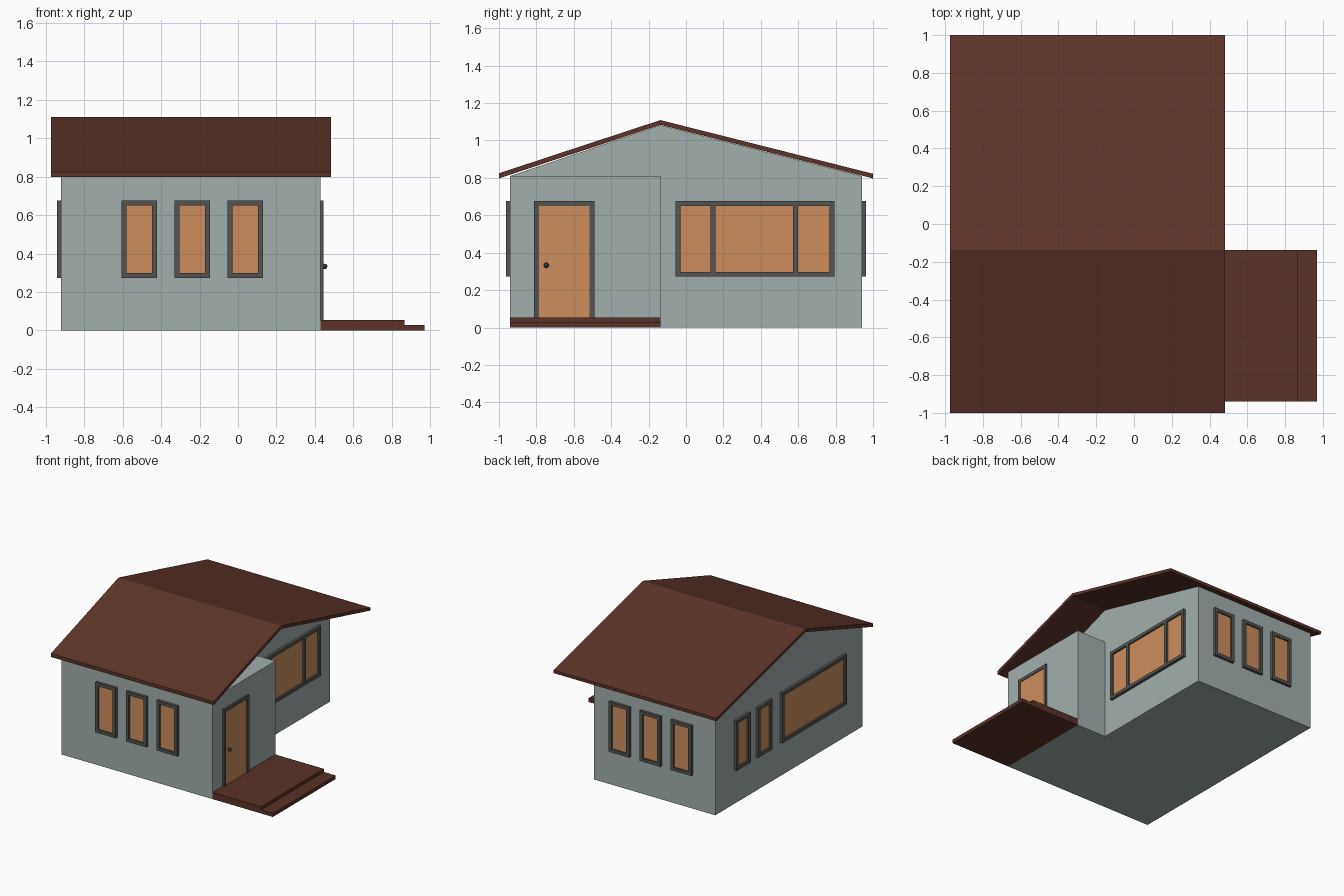
import bpy, bmesh
from mathutils import Vector

if "Cube" in bpy.data.objects:
    bpy.data.objects.remove(bpy.data.objects["Cube"])

WALL_X0, WALL_X1, PORCH_X = -0.92, 0.166, 0.43   # left wall, recessed right wall, door wall
WALL_Y, RIDGE_Y, EAVE_Z, RIDGE_Z = 0.94, -0.137, 0.81, 1.082


def material(name, srgb):
    m = bpy.data.materials.new(name)
    m.diffuse_color = [(c / 255) ** 2.2 for c in srgb] + [1]
    m.use_nodes = True
    m.node_tree.nodes["Principled BSDF"].inputs["Base Color"].default_value = m.diffuse_color
    return m


WALL = material("wall_paint", (160, 173, 172))
ROOF = material("roof_brown", (94, 55, 45))
PORCH = material("porch_brown", (90, 53, 43))
FRAME = material("frame_grey", (84, 84, 82))
PANE = material("pane_orange", (203, 140, 94))
METAL = material("knob_metal", (60, 58, 56))


def finish(name, bm, mat):
    bmesh.ops.recalc_face_normals(bm, faces=bm.faces)
    me = bpy.data.meshes.new(name)
    bm.to_mesh(me)
    bm.free()
    me.materials.append(mat)
    ob = bpy.data.objects.new(name, me)
    bpy.context.collection.objects.link(ob)
    return ob


def push(bm, faces, vec):
    """Extrude faces along a vector."""
    r = bmesh.ops.extrude_face_region(bm, geom=faces)
    bmesh.ops.translate(bm, vec=vec, verts=[g for g in r["geom"] if isinstance(g, bmesh.types.BMVert)])
    return [g for g in r["geom"] if isinstance(g, bmesh.types.BMFace)]


def prism(name, pts, vec, mat):
    """Closed solid from one flat profile."""
    bm = bmesh.new()
    push(bm, [bm.faces.new([bm.verts.new(p) for p in pts])], vec)
    return finish(name, bm, mat)


def add_box(bm, p, q):
    p, q = Vector(p), Vector(q)
    size = [abs(c) for c in q - p]
    for v in bmesh.ops.create_cube(bm, size=1)["verts"]:
        v.co = Vector(c * s for c, s in zip(v.co, size)) + (p + q) / 2


# Walls: gabled body, with the entry block extruded from the right gable
bm = bmesh.new()
entry = [(-WALL_Y, 0), (RIDGE_Y, 0), (RIDGE_Y, EAVE_Z), (-WALL_Y, EAVE_Z)]
rest = [(RIDGE_Y, 0), (WALL_Y, 0), (WALL_Y, EAVE_Z), (RIDGE_Y, RIDGE_Z), (-WALL_Y, EAVE_Z), (RIDGE_Y, EAVE_Z)]
verts = {p: bm.verts.new((WALL_X0, *p)) for p in dict.fromkeys(entry + rest)}
ends = push(bm, [bm.faces.new([verts[p] for p in poly]) for poly in (entry, rest)], (WALL_X1 - WALL_X0, 0, 0))
door_face = min(ends, key=lambda f: f.calc_center_median().y)
push(bm, [door_face], (PORCH_X - WALL_X1, 0, 0))
finish("walls", bm, WALL)

# Roof: thin folded sheet
roof = [(-1, 0.797), (RIDGE_Y, 1.084), (1, 0.797), (1, 0.822), (RIDGE_Y, 1.109), (-1, 0.825)]
prism("roof", [(-0.973, y, z) for y, z in roof], (1.456, 0, 0), ROOF)

# Porch with its step
porch = [(PORCH_X, 0), (0.97, 0), (0.97, 0.029), (0.865, 0.029), (0.865, 0.054), (PORCH_X, 0.054)]
prism("porch", [(x, -WALL_Y, z) for x, z in porch], (0, WALL_Y + RIDGE_Y, 0), PORCH)

# Each side maps (along wall, height, distance out) to a point
SIDES = {
    "front": lambda u, z, d: (u, -WALL_Y - d, z),
    "back": lambda u, z, d: (u, WALL_Y + d, z),
    "left": lambda u, z, d: (WALL_X0 - d, u, z),
    "right": lambda u, z, d: (WALL_X1 + d, u, z),
    "entry": lambda u, z, d: (PORCH_X + d, u, z),
}


def opening(name, side, u0, u1, z0=0.272, z1=0.677, mullions=(), sill=True, depth=0.022):
    at, w = SIDES[side], 0.026
    bottom = z0 + w if sill else z0
    bars = [(u0, u1, z1 - w, z1), (u0, u0 + w, bottom, z1 - w), (u1 - w, u1, bottom, z1 - w)]
    if sill:
        bars.append((u0, u1, z0, bottom))
    bars += [(m - w / 2, m + w / 2, bottom, z1 - w) for m in mullions]
    bm = bmesh.new()
    for a, b, c, d in bars:
        add_box(bm, at(a, c, 0), at(b, d, depth))
    finish(name + "_frame", bm, FRAME)
    bm = bmesh.new()
    add_box(bm, at(u0 + w, bottom, 0), at(u1 - w, z1 - w, 0.008))
    finish(name + "_pane", bm, PANE)


# Windows and door
for i in range(3):
    for side, u in (("front", -0.513 + 0.275 * i), ("back", -0.627 + 0.277 * i)):
        opening(f"{side}_window_{i + 1}", side, u - 0.092, u + 0.092)
for i, u in enumerate((0.332, 0.608)):
    opening(f"left_window_{i + 1}", "left", u - 0.09, u + 0.09)
opening("left_wide_window", "left", -0.71, 0.115)
opening("right_wide_window", "right", -0.055, 0.793, mullions=(0.145, 0.586))
opening("door", "entry", -0.812, -0.49, z0=0.054, sill=False, depth=0.014)

# Door knob
bpy.ops.mesh.primitive_uv_sphere_add(segments=16, ring_count=8, radius=0.014, location=(0.451, -0.747, 0.333))
knob = bpy.context.object
knob.name = "door_knob"
knob.data.materials.append(METAL)
bpy.ops.object.shade_smooth()
